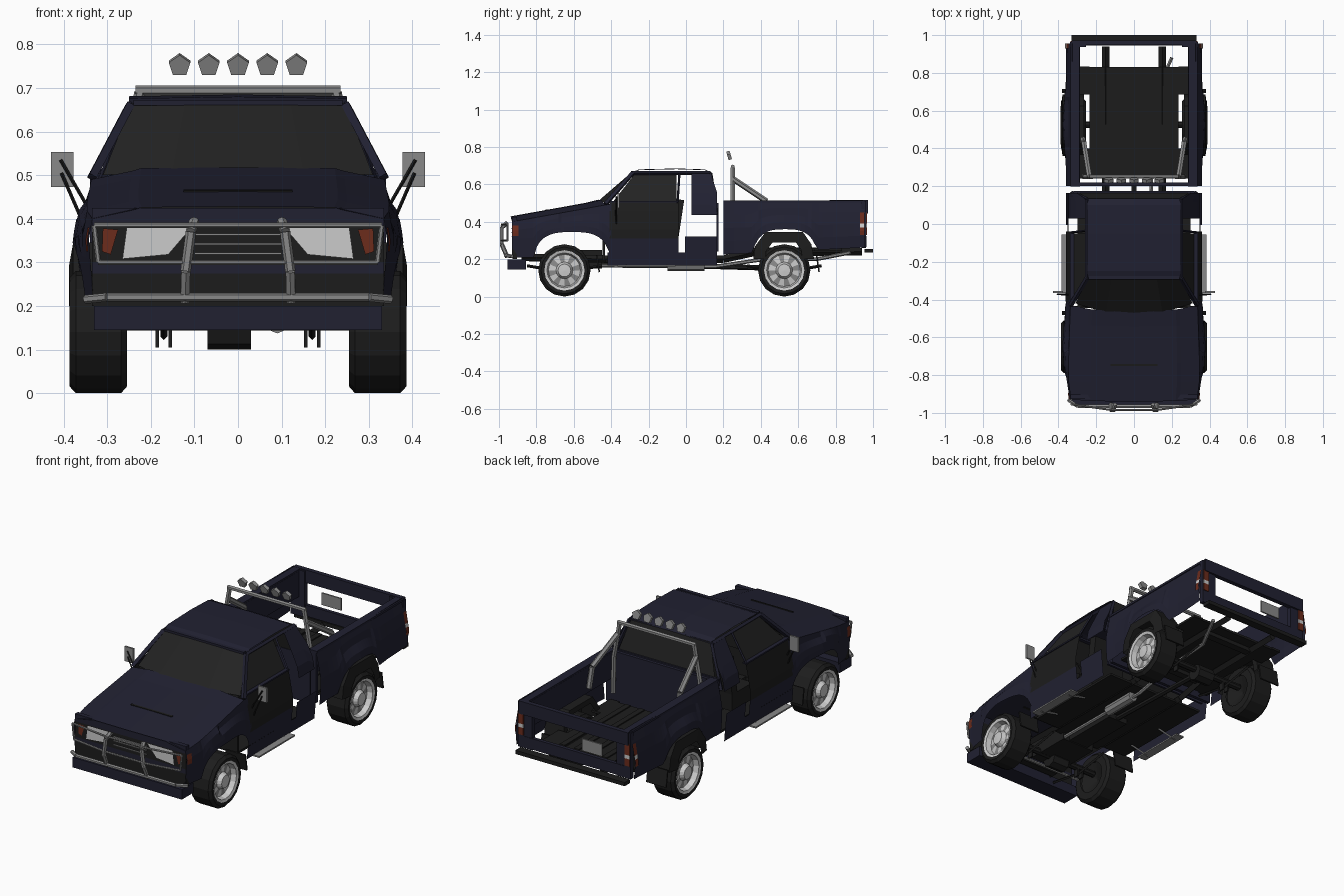
import bpy, bmesh, math
from mathutils import Vector, Matrix

cube = bpy.data.objects.get("Cube")
if cube:
    bpy.data.objects.remove(cube)


def material(name, rgb):
    m = bpy.data.materials.new(name)
    m.use_nodes = True
    m.diffuse_color = (*rgb, 1)
    m.node_tree.nodes["Principled BSDF"].inputs["Base Color"].default_value = (*rgb, 1)
    return m


NAVY = material("navy_paint", (.015, .015, .031))
BLACK = material("black_trim", (.012, .012, .012))
GLASS = material("dark_glass", (.016, .016, .016))
STEEL = material("grey_steel", (.25, .25, .25))
LIGHT = material("light_grey", (.6, .6, .6))
RED = material("lamp_red", (.15, .025, .012))


def finish(name, bm, *mats):
    mesh = bpy.data.meshes.new(name)
    bmesh.ops.recalc_face_normals(bm, faces=bm.faces)
    bm.to_mesh(mesh)
    bm.free()
    for m in mats:
        mesh.materials.append(m)
    obj = bpy.data.objects.new(name, mesh)
    bpy.context.collection.objects.link(obj)
    return obj


def grid(name, rows, *mats, rule=None):
    """Skin a sheet through rows of points."""
    bm = bmesh.new()
    vs = [[bm.verts.new(p) for p in row] for row in rows]
    for i in range(len(vs) - 1):
        for j in range(len(vs[0]) - 1):
            f = bm.faces.new((vs[i][j], vs[i][j + 1], vs[i + 1][j + 1], vs[i + 1][j]))
            if rule:
                f.material_index = rule(i, j)
    bmesh.ops.remove_doubles(bm, verts=bm.verts, dist=.0001)
    return finish(name, bm, *mats)


def box(name, centre, size, mat, tilt=0):
    bm = bmesh.new()
    m = Matrix.Translation(centre) @ Matrix.Rotation(tilt, 4, 'X') @ Matrix.Diagonal((*size, 1))
    bmesh.ops.create_cube(bm, size=1, matrix=m)
    return finish(name, bm, mat)


def tube(name, pts, r, mat, sides=6):
    bm = bmesh.new()
    for a, b in zip(pts, pts[1:]):
        a, b = Vector(a), Vector(b)
        m = Matrix.Translation((a + b) / 2) @ (b - a).to_track_quat('Z', 'Y').to_matrix().to_4x4()
        bmesh.ops.create_cone(bm, cap_ends=True, segments=sides, radius1=r, radius2=r,
                              depth=(b - a).length, matrix=m)
    return finish(name, bm, mat)


def lerp(a, b, t):
    return a + (b - a) * t


FRONT, REAR, HUB = -.65, .525, .14
WIDTHS = [(.1, .34), (.35, .362), (.5, .335), (.7, .235)]


def side_x(y, z):
    """Half width of the body at a length and height."""
    for (z0, w0), (z1, w1) in zip(WIDTHS, WIDTHS[1:]):
        if z <= z1:
            break
    w = lerp(w0, w1, (z - z0) / (z1 - z0))
    if z < .42:
        w += max(0, .018 - .07 * min(abs(y - FRONT), abs(y - REAR)))
    return w * (1 - max(0, -.75 - y) * .3)


def panel(name, s, y0, y1, bottom, top, mat, n=2, out=0):
    """Side sheet between two height functions, following the body width."""
    rows = []
    for i in range(n + 1):
        y = lerp(y0, y1, i / n)
        zs = [lerp(bottom(y), max(top(y), bottom(y) + .002), k / 4) for k in range(5)]
        rows.append([(s * (side_x(y, z) + out), y, z) for z in zs])
    return grid(name, rows, mat)


def flat(z):
    return lambda y: z


def arch(centre, half, top, base):
    return lambda y: base + (top - base) * max(0, 1 - abs((y - centre) / half) ** 3) ** .5


def hood_edge(y):
    return lerp(.4, .49, (y + .93) / .5)


def bed_bottom(y):
    return max(arch(.53, .175, .36, .2)(y), lerp(.225, .262, (y - .2) / .75))


# Hood, with raised centre and slit
rows = []
for i in range(6):
    y = lerp(-.93, -.43, i / 5)
    e, w = hood_edge(y), side_x(y, hood_edge(y))
    half = [(w, e), (w * .72, e + .02), (w * .66, e + .026)]
    ring = [(-x, z) for x, z in half] + [(0, e + .028)] + half[::-1]
    rows.append([(x, y - .04 * (1 - (x / w) ** 2) * (1 if i == 5 else .3), z) for x, z in ring])
grid("hood", rows, NAVY)
box("hood_slit", (0, -.745, .462), (.25, .01, .008), BLACK, .18)

# Front face, grille and bumper
for z0, z1, mat, nm in [(.2, .275, BLACK, "front_valance"), (.275, .3, NAVY, "grille_sill"),
                        (.3, .385, BLACK, "grille_back"), (.385, .425, NAVY, "hood_lip")]:
    box(nm, (0, -.915, (z0 + z1) / 2), (.67, .025, z1 - z0), mat)
for k in range(3):
    box("grille_bar", (0, -.93, .32 + .022 * k), (.2, .008, .005), STEEL)
box("front_bumper", (0, -.905, .172), (.66, .1, .055), NAVY)

# Bull bar
BY = -.985
tube("bull_bar_loop", [(-.33, BY + .03, .385), (-.12, BY, .385), (.12, BY, .385), (.33, BY + .03, .385),
                       (.32, BY + .03, .3), (.12, BY, .3), (-.12, BY, .3), (-.32, BY + .03, .3),
                       (-.33, BY + .03, .385)], .006, STEEL)
tube("bull_bar_lower", [(-.35, -.93, .215), (-.3, BY + .02, .22), (.3, BY + .02, .22),
                        (.35, -.93, .215)], .01, STEEL)

# Roof and glass
grid("roof", [[(x, y, z + .004 * (1 - abs(x) / .25)) for x in (-.25, -.2, 0, .2, .25)]
              for y, z in [(-.29, .662), (-.25, .676), (-.05, .681), (.1, .676), (.135, .66)]], NAVY)
grid("windshield", [[(-.31, -.42, .5), (-.15, -.47, .51), (.15, -.47, .51), (.31, -.42, .5)],
                    [(-.245, -.285, .664), (-.12, -.287, .668), (.12, -.287, .668), (.245, -.285, .664)]], GLASS)
grid("rear_window", [[(-.29, .165, .5), (.29, .165, .5)], [(-.24, .13, .665), (.24, .13, .665)]], GLASS)
box("cab_back", (0, .168, .37), (.64, .012, .26), NAVY)
box("windshield_header", (0, -.285, .666), (.48, .02, .012), NAVY)

for s in (-1, 1):
    # Side panels of the cab
    panel("front_fender", s, -.93, -.4, arch(-.61, .2, .345, .21), hood_edge, NAVY, 32)
    panel("door_sill", s, -.42, .165, flat(.165), flat(.235), NAVY)
    panel("door_lower", s, -.41, -.04, flat(.235), flat(.31), NAVY)
    panel("door_panel", s, -.41, -.04, flat(.31), flat(.505), BLACK)
    panel("rear_cab_lower", s, -.005, .165, flat(.235), flat(.32), NAVY)
    panel("rear_cab_quarter", s, .03, .165, flat(.435), lambda y: min(.665, .665 - (y - .13) * 3), NAVY, 6)
    panel("side_window", s, -.39, -.05, flat(.505), lambda y: min(.655, .505 + (y + .39) * 1.3), GLASS, 6, -.012)
    tube("windshield_pillar", [(s * .335, -.43, .495), (s * .248, -.285, .66)], .013, NAVY, 4)
    tube("roof_rail", [(s * .248, -.285, .66), (s * .248, .13, .66)], .011, NAVY, 4)
    tube("centre_pillar", [(s * .335, -.045, .5), (s * .25, -.035, .66)], .006, NAVY, 4)
    box("belt_rail", (s * .326, -.225, .507), (.024, .37, .008), NAVY)
    tube("back_pillar", [(s * .33, .165, .44), (s * .248, .132, .66)], .01, NAVY, 4)

    # Cargo bed sides
    panel("bed_side", s, .2, .955, bed_bottom, lambda y: lerp(.505, .518, y), NAVY, 40)
    box("bed_rail", (s * .312, .577, .508), (.048, .755, .012), NAVY)
    box("bed_inner_wall", (s * .29, .577, .435), (.006, .755, .14), NAVY)
    box("tail_pillar", (s * .297, .95, .385), (.085, .025, .25), NAVY)
    for z0, z1, mat in [(.33, .37, RED), (.37, .39, LIGHT), (.39, .45, RED)]:
        box("tail_lamp", (s * .321, .964, (z0 + z1) / 2), (.032, .008, z1 - z0), mat)
        panel("tail_lamp_side", s, .93, .955, flat(z0), flat(z1), mat, 1, .003)

    # Lamps, bull bar uprights, mirrors, side steps
    grid("headlight", [[(s * .105, -.931, .382), (s * .255, -.931, .382)],
                       [(s * .16, -.931, .318), (s * .265, -.931, .308)]], LIGHT)
    grid("marker_lamp", [[(s * .275, -.931, .375), (s * .31, -.931, .378)],
                         [(s * .292, -.931, .318), (s * .312, -.931, .325)]], RED)
    panel("marker_side", s, -.928, -.895, flat(.325), flat(.38), RED, 1, .003)
    tube("bull_bar_upright", [(s * .1, BY + .03, .395), (s * .108, BY, .37), (s * .12, BY, .28),
                              (s * .122, BY + .03, .21)], .012, STEEL)
    box("mirror", (s * .403, -.36, .513), (.052, .01, .08), STEEL)
    tube("mirror_arm", [(s * .407, -.372, .535), (s * .335, -.376, .41)], .004, BLACK, 4)
    tube("mirror_arm", [(s * .405, -.372, .505), (s * .355, -.372, .39)], .004, BLACK, 4)
    box("side_step", (s * .358, -.21, .165), (.05, .31, .008), STEEL)
    for y in (-.32, -.1):
        tube("step_bracket", [(s * .25, y, .185), (s * .36, y, .162)], .006, STEEL, 4)

    # Roll bar legs and braces
    tube("roll_bar_leg", [(s * .265, .25, .3), (s * .26, .25, .5), (s * .225, .25, .69)], .013, STEEL)
    tube("roll_bar_brace", [(s * .236, .25, .63), (s * .265, .43, .51), (s * .27, .45, .4)], .015, STEEL)

    # Bed floor beside the wheel wells
    for y, length in ((.32, .16), (.76, .15)):
        box("bed_floor_side", (s * .262, y, .25), (.055, length, .012), BLACK)

    # Interior and underbody
    box("seat_base", (s * .15, -.13, .27), (.2, .18, .09), BLACK)
    box("seat_back", (s * .15, -.05, .4), (.2, .045, .24), BLACK, -.15)
    tube("frame_beam", [(s * .15, -.88, .21), (s * .15, -.4, .2), (s * .15, .2, .2), (s * .15, .36, .235),
                        (s * .15, .94, .24)], .02, BLACK, 4)
    for y in (FRONT, REAR):
        tube("leaf_spring", [(s * .17, y - .2, .165), (s * .17, y, .13), (s * .17, y + .2, .165)], .008, BLACK, 4)
        for x in (.155, .185):
            box("spring_shackle", (s * x, y, .13), (.008, .03, .05), BLACK)

# Tailgate, plate, rear bumper
box("tailgate_rail", (0, .96, .48), (.66, .025, .07), NAVY)
box("tailgate_lower", (0, .955, .295), (.6, .02, .06), NAVY)
box("number_plate", (-.11, .965, .375), (.12, .008, .065), STEEL)
box("rear_bumper", (0, .978, .245), (.66, .045, .02), BLACK)

# Bed floor and front wall
box("bed_floor", (0, .54, .25), (.47, .58, .012), BLACK)
for k in range(-2, 3):
    box("floor_rib", (k * .085, .54, .258), (.03, .57, .008), BLACK)
box("bed_front_wall", (0, .21, .37), (.66, .018, .28), NAVY)

# Roll bar top and five lamps
tube("roll_bar_top", [(-.235, .25, .694), (.235, .25, .694)], .012, STEEL)
for k in range(-2, 3):
    x = k * .067
    tube("roof_lamp", [(x, .222, .75), (x, .24, .755)], .026, STEEL, 5)

# Cabin interior
box("cab_floor", (0, -.13, .19), (.6, .6, .012), BLACK)
box("firewall", (0, -.44, .34), (.62, .012, .29), BLACK)
box("dashboard", (0, -.39, .45), (.6, .1, .09), BLACK)
wheel_pts = [(.15 + .05 * math.cos(a * math.pi / 5), -.31 + .02 * math.sin(a * math.pi / 5),
              .47 + .045 * math.sin(a * math.pi / 5)) for a in range(11)]
tube("steering_wheel", wheel_pts, .006, BLACK, 4)

# Drivetrain and exhaust
box("engine_sump", (0, -.58, .2), (.2, .26, .1), BLACK)
box("gearbox", (0, -.3, .185), (.12, .34, .06), BLACK)
tube("driveshaft", [(0, -.15, .17), (0, REAR, .15)], .014, BLACK)
tube("exhaust_pipe", [(.09, -.45, .165), (.09, .15, .16), (.1, .42, .2), (.12, .7, .2), (.2, .88, .235)], .01, STEEL)
tube("muffler", [(.09, -.1, .165), (.09, .1, .165)], .028, STEEL, 8)
tube("steering_link", [(-.25, -.75, .165), (.25, -.75, .165)], .008, STEEL)
for y, z in ((-.82, .2), (-.45, .2), (.1, .2), (.35, .235), (.75, .235)):
    box("cross_member", (0, y, z), (.3, .04, .025), BLACK)

# Wheels, axles and flaps
TIRE = [(.255, .085), (.255, .125), (.268, .14), (.372, .14), (.386, .125), (.384, .108)]
RIM = [(.384, .108), (.38, .094), (.352, .086), (.358, .045), (.38, .034), (.382, 0)]
N = 16


def lathe(name, prof, s, y, *mats, rule=None):
    rows = [[(s * x, y + r * math.cos(a), HUB + r * math.sin(a)) for x, r in prof]
            for a in [2 * math.pi * (i % N) / N for i in range(N + 1)]]
    return grid(name, rows, *mats, rule=rule)


for y, label in ((FRONT, "front"), (REAR, "rear")):
    tube(label + "_axle", [(-.27, y, .162), (.27, y, .162)], .018, BLACK, 8)
    tube(label + "_differential", [(-.07, y, .145), (.03, y, .145)], .045, BLACK, 8)
    for s in (-1, 1):
        lathe(label + "_tire", TIRE, s, y, BLACK)
        lathe(label + "_rim", RIM, s, y, LIGHT, STEEL, rule=lambda i, j: int(j == 2 and i % 2 == 0))
        lathe(label + "_wheel_back", [(.262, .086), (.3, 0)], s, y, BLACK)
        box(label + "_mud_flap", (s * .32, y + .18, .175), (.12, .008, .09), BLACK, .15)

# Black rear wheel arch liners
for s in (-1, 1):
    outline = [(-.165, .2), (-.155, .27), (-.1, .345), (.1, .345), (.145, .28), (.16, .2)]
    liner = [[(s * x, REAR + dy * k, lerp(.2, z, k)) for x, k in
              [(.265, .8), (.265, 1), (.378, 1), (.388, .62)]] for dy, z in outline]
    grid("rear_wheel_liner", liner, BLACK)
